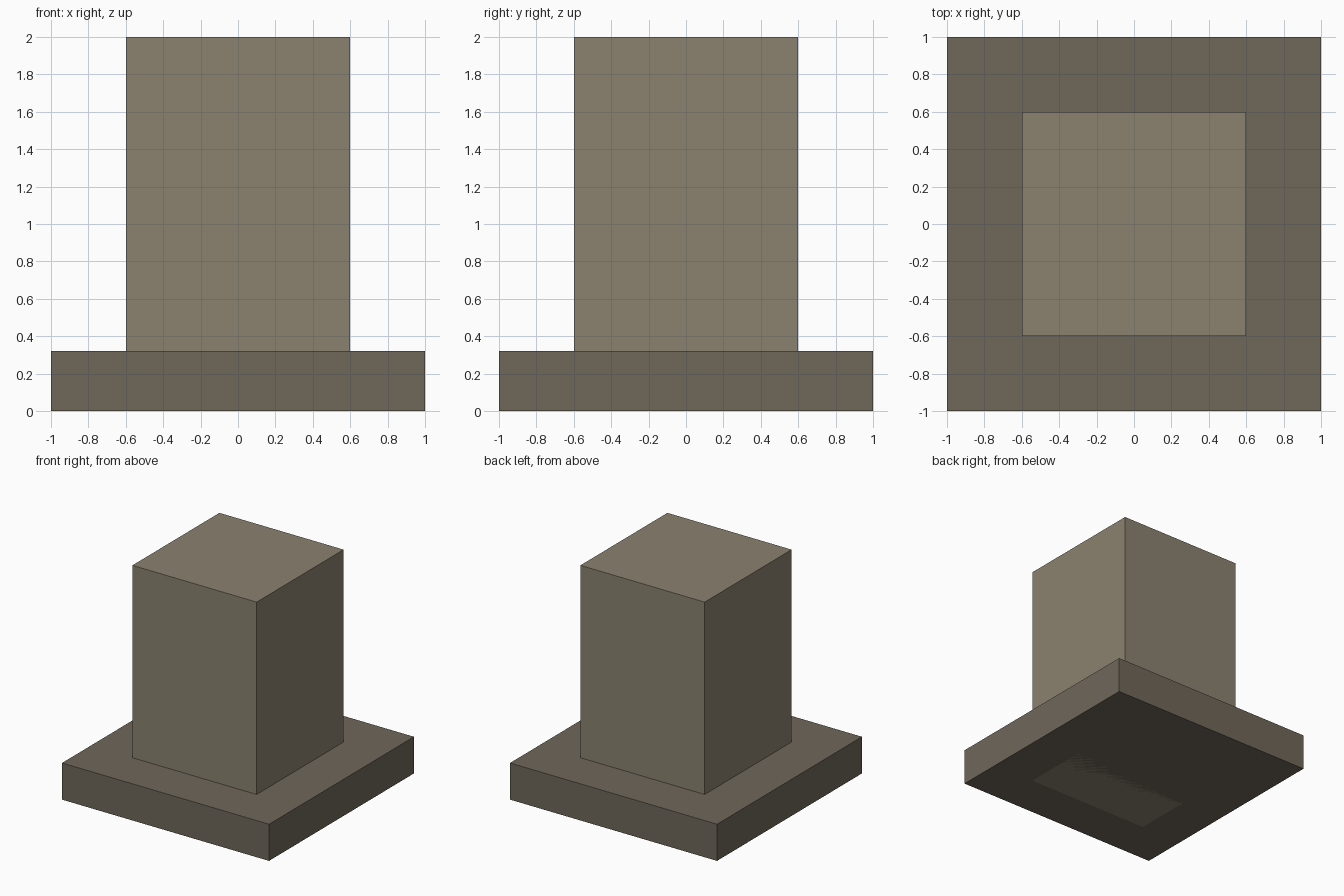
import bpy

if "Cube" in bpy.data.objects:
    bpy.data.objects.remove(bpy.data.objects["Cube"])


def material(name, color):
    m = bpy.data.materials.new(name)
    m.diffuse_color = (*color, 1.0)
    m.use_nodes = True
    m.node_tree.nodes["Principled BSDF"].inputs["Base Color"].default_value = m.diffuse_color
    return m


def block(name, width, height, mat):
    # Square block standing on z = 0
    bpy.ops.mesh.primitive_cube_add(size=1, location=(0, 0, height / 2))
    ob = bpy.context.object
    ob.name = name
    ob.scale = (width, width, height)
    bpy.ops.object.transform_apply(location=True, rotation=False, scale=True)
    ob.data.materials.append(mat)
    return ob


# Wide, darker plinth
block("base_slab", 2.0, 0.32, material("dark_stone", (0.159, 0.136, 0.102)))

# Lighter pillar running through the plinth to the ground
block("pillar", 1.2, 2.0, material("light_stone", (0.258, 0.223, 0.162)))
